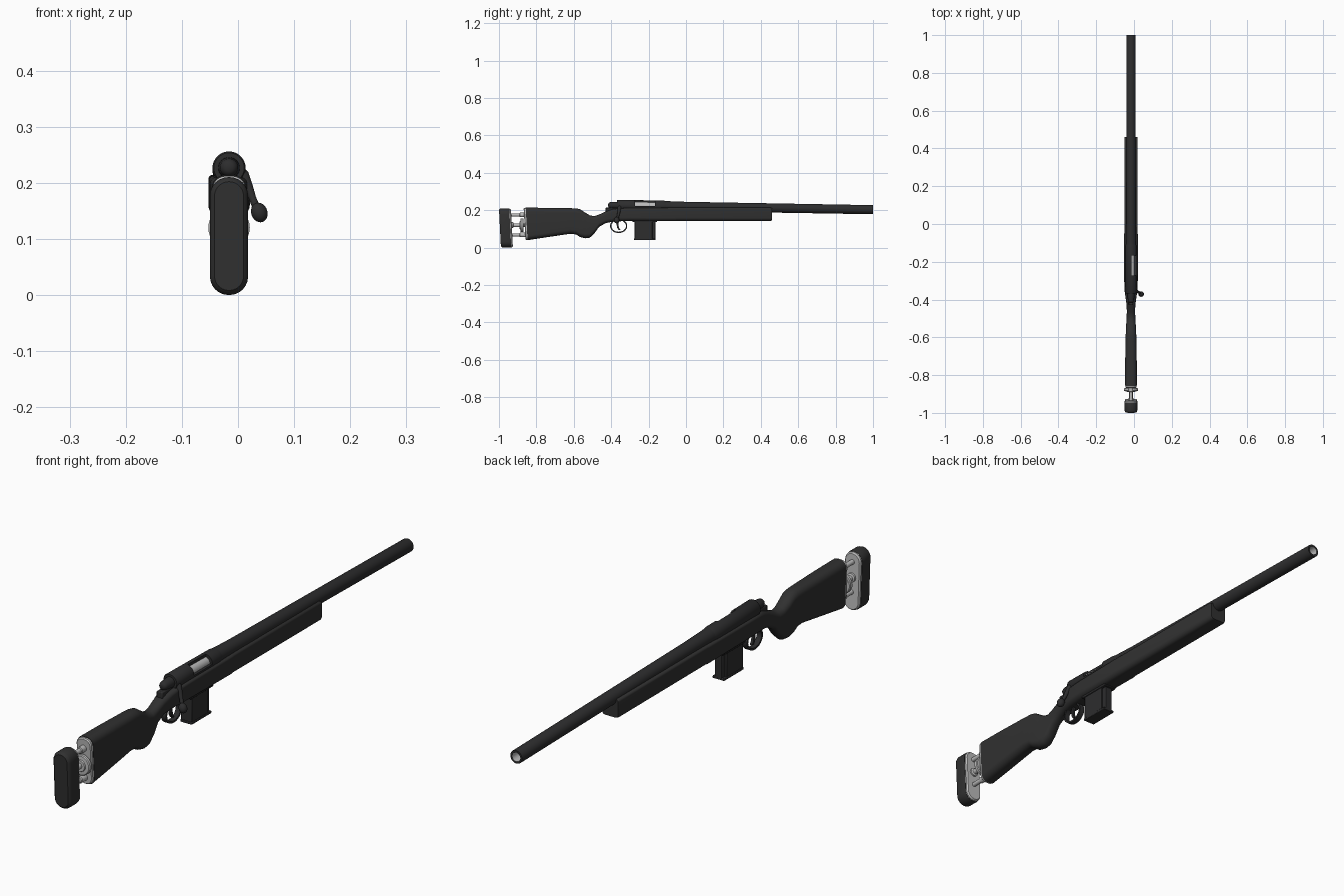
import bpy, bmesh, math
from mathutils import Vector

if "Cube" in bpy.data.objects:
    bpy.data.objects.remove(bpy.data.objects["Cube"])

CX = -0.016                      # rifle centre plane


def material(name, rgb):
    m = bpy.data.materials.new(name)
    m.diffuse_color = (*rgb, 1)
    m.use_nodes = True
    m.node_tree.nodes["Principled BSDF"].inputs["Base Color"].default_value = m.diffuse_color
    return m


STOCK = material("matte black", (0.030, 0.030, 0.030))
METAL = material("gunmetal black", (0.026, 0.026, 0.027))
GREY = material("light steel", (0.50, 0.50, 0.50))


def finish(name, bm, mat, angle=35, bevel=0):
    bmesh.ops.recalc_face_normals(bm, faces=bm.faces)
    me = bpy.data.meshes.new(name)
    bm.to_mesh(me)
    bm.free()
    ob = bpy.data.objects.new(name, me)
    bpy.context.collection.objects.link(ob)
    me.materials.append(mat)
    if bevel:
        mod = ob.modifiers.new("Bevel", 'BEVEL')
        mod.width, mod.segments = bevel, 2
    smooth(ob, angle)
    return ob


def smooth(ob, angle=35):
    bpy.ops.object.select_all(action='DESELECT')
    ob.select_set(True)
    bpy.context.view_layer.objects.active = ob
    bpy.ops.object.shade_smooth_by_angle(angle=math.radians(angle))


def loft(name, rings, mat, cyclic=False, angle=35, bevel=0):
    bm = bmesh.new()
    vs = [[bm.verts.new(p) for p in r] for r in rings]
    n = len(vs[0])
    pairs = list(zip(vs, vs[1:])) + ([(vs[-1], vs[0])] if cyclic else [])
    for a, b in pairs:
        for i in range(n):
            j = (i + 1) % n
            bm.faces.new((a[i], a[j], b[j], b[i]))
    if not cyclic:
        bm.faces.new(vs[0])
        bm.faces.new(vs[-1])
    return finish(name, bm, mat, angle, bevel)


def lathe(name, prof, mat, axis, n=32, angle=35):
    """Revolve (y, radius) pairs about a lengthwise axis of height axis(y)."""
    rings = [[(CX + r * math.cos(2 * math.pi * i / n), y,
               axis(y) + r * math.sin(2 * math.pi * i / n)) for i in range(n)]
             for y, r in prof]
    return loft(name, rings, mat, angle=angle)


def round_rect(y, top, bot, hw, rt, rb, shear=0.0, k=6):
    """Rounded cross-section; shear leans it forward towards the bottom."""
    pts = []
    for sx, sz, r, a0 in ((1, 1, rt, 0), (-1, 1, rt, 90), (-1, -1, rb, 180), (1, -1, rb, 270)):
        r = min(r, hw * 0.99)
        for i in range(k + 1):
            a = math.radians(a0 + 90 * i / k)
            z = (top - r if sz > 0 else bot + r) + r * math.sin(a)
            pts.append((CX + sx * (hw - r) + r * math.cos(a), y + shear * (0.21 - z), z))
    return pts


def box(name, x0, x1, y0, y1, z0, z1, mat, bevel=0):
    rings = [[(x0, y, z0), (x1, y, z0), (x1, y, z1), (x0, y, z1)] for y in (y0, y1)]
    return loft(name, rings, mat, bevel=bevel)


def tube(name, path, radii, mat, n=14):
    pts = [Vector(p) for p in path]
    rings = []
    for i, p in enumerate(pts):
        d = (pts[min(i + 1, len(pts) - 1)] - pts[max(i - 1, 0)]).normalized()
        u = d.cross(Vector((0, 1, 0))).normalized()
        v = d.cross(u)
        rings.append([p + radii[i] * (u * math.cos(2 * math.pi * j / n) + v * math.sin(2 * math.pi * j / n))
                      for j in range(n)])
    return loft(name, rings, mat)


def bore_axis(y):
    return 0.2235 - 0.0171 * (y + 0.2)


# stock: y, top, bottom, half width, top radius, bottom radius
sections = [
    (-0.857, .214, .040, .031, .024, .024), (-0.75, .213, .055, .031, .024, .024),
    (-0.62, .211, .074, .029, .024, .024), (-0.588, .210, .071, .028, .024, .024),
    (-0.567, .206, .057, .027, .024, .024), (-0.54, .188, .050, .026, .024, .024),
    (-0.515, .173, .053, .024, .022, .022), (-0.49, .168, .076, .023, .021, .021),
    (-0.465, .177, .111, .022, .020, .020), (-0.43, .193, .131, .023, .018, .020),
    (-0.395, .205, .138, .028, .015, .020), (-0.36, .210, .141, .033, .010, .020),
    (-0.30, .212, .142, .036, .008, .020), (-0.06, .214, .142, .037, .008, .018),
    (-0.05, .214, .143, .0355, .008, .018), (0.452, .214, .143, .0355, .008, .016),
    (0.460, .211, .146, .033, .007, .014)]
loft("stock", [round_rect(*s, shear=0.06 if i == 0 else 0) for i, s in enumerate(sections)],
     STOCK, angle=40)

# butt pad, its steel plate, and the steel plate on the stock end
loft("butt_pad", [round_rect(y, .21 - d, d, .034 - d, .033, .033, 0.05)
                  for y, d in ((-1.0, .008), (-.996, .003), (-.988, 0), (-.952, 0), (-.945, .001))], STOCK)
loft("butt_pad_plate", [round_rect(y, .208 - d, .002 + d, .032 - d, .031, .031, 0.05)
                        for y, d in ((-.946, 0), (-.941, 0), (-.936, .004))], GREY)
loft("stock_end_plate", [round_rect(y, .212 - d, .042 + d, .030 - d, .024, .024, 0.06)
                         for y, d in ((-.868, .003), (-.864, 0), (-.855, 0))], GREY)

# length adjuster: two guide rods, screw and thumb wheel
for label, z in (("upper", .175), ("lower", .068)):
    lathe(label + "_guide_rod", [(-.94, .0085), (-.89, .0085), (-.888, .012), (-.85, .012)],
          GREY, lambda y, z=z: z, 20)
lathe("adjuster_screw", [(-.94, .016), (-.925, .016), (-.922, .010), (-.85, .010)], GREY, lambda y: .12, 20)
lathe("adjuster_wheel", [(-.890, .020), (-.886, .022), (-.885, .034), (-.882, .037),
                         (-.872, .037), (-.869, .034)], GREY, lambda y: .12)

# barrel with hollow steel bore
barrel = lathe("barrel", [(-.11, .0275), (-.06, .026), (.0, .025), (.997, .0243), (1.0, .0235),
                          (1.0, .0165), (.93, .0165)], METAL, bore_axis)
barrel.data.materials.append(GREY)
for f in barrel.data.polygons:
    if f.center.y > 0.9 and all(
            math.hypot(barrel.data.vertices[v].co.x - CX,
                       barrel.data.vertices[v].co.z - bore_axis(barrel.data.vertices[v].co.y)) < .018
            for v in f.vertices):
        f.material_index = 1

# receiver with ejection port cut into its upper right
receiver = lathe("receiver", [(-.368, .027), (-.364, .0295), (-.12, .0295), (-.105, .027)], METAL, bore_axis)
cutter = box("port_cutter", CX + .003, .06, -.272, -.167, .2215, .30, METAL)
cutter.hide_render = True
mod = receiver.modifiers.new("Port", 'BOOLEAN')
mod.operation, mod.object, mod.solver = 'DIFFERENCE', cutter, 'EXACT'
bpy.context.view_layer.objects.active = receiver
bpy.ops.object.modifier_apply(modifier="Port")
bpy.data.objects.remove(cutter)
smooth(receiver)
lathe("bolt_body", [(-.29, .0195), (-.15, .0195)], GREY, bore_axis)

# bolt shroud, tang and handle
lathe("bolt_shroud", [(-.416, .007), (-.412, .013), (-.405, .016), (-.378, .0185), (-.36, .0195)],
      METAL, bore_axis)
box("tang", CX - .012, CX + .012, -.43, -.355, .185, .214, METAL, .003)
tube("bolt_handle", [(-.005, -.356, .228), (.010, -.356, .214), (.018, -.358, .195),
                     (.026, -.363, .172), (.033, -.368, .155)], [.010, .010, .008, .0065, .007], METAL)
bm = bmesh.new()
bmesh.ops.create_uvsphere(bm, u_segments=20, v_segments=12, radius=1)
for v in bm.verts:
    v.co = Vector((.038 + .0148 * v.co.x - .002 * v.co.z, -.371 + .0145 * v.co.y, .147 + .0175 * v.co.z))
finish("bolt_knob", bm, METAL, 60)

# magazine: body, thinner front rib and floor plate
box("magazine", CX - .022, CX + .022, -.275, -.180, .046, .16, METAL, .003)
box("magazine_front_rib", CX - .015, CX + .015, -.185, -.163, .046, .16, METAL, .003)
box("magazine_floor", CX - .0235, CX + .0235, -.277, -.163, .041, .050, METAL, .002)
box("magazine_well", CX - .026, CX + .026, -.285, -.155, .137, .15, METAL, .002)

# trigger guard ring and trigger
guard = []
for i in range(32):
    a = 2 * math.pi * i / 32
    c, s = math.cos(a), math.sin(a)
    guard.append([(CX + x, -.360 + (.046 - t) * c, .116 + (.038 - t) * s)
                  for x, t in ((-.010, 0), (.010, 0), (.010, .007), (-.010, .007))])
loft("trigger_guard", guard, METAL, cyclic=True)
loft("trigger", [[(CX + x, y + t, z) for x, t in ((-.005, -.005), (.005, -.005), (.005, .005), (-.005, .005))]
                 for y, z in ((-.362, .148), (-.366, .125), (-.364, .108), (-.356, .095))], METAL)
